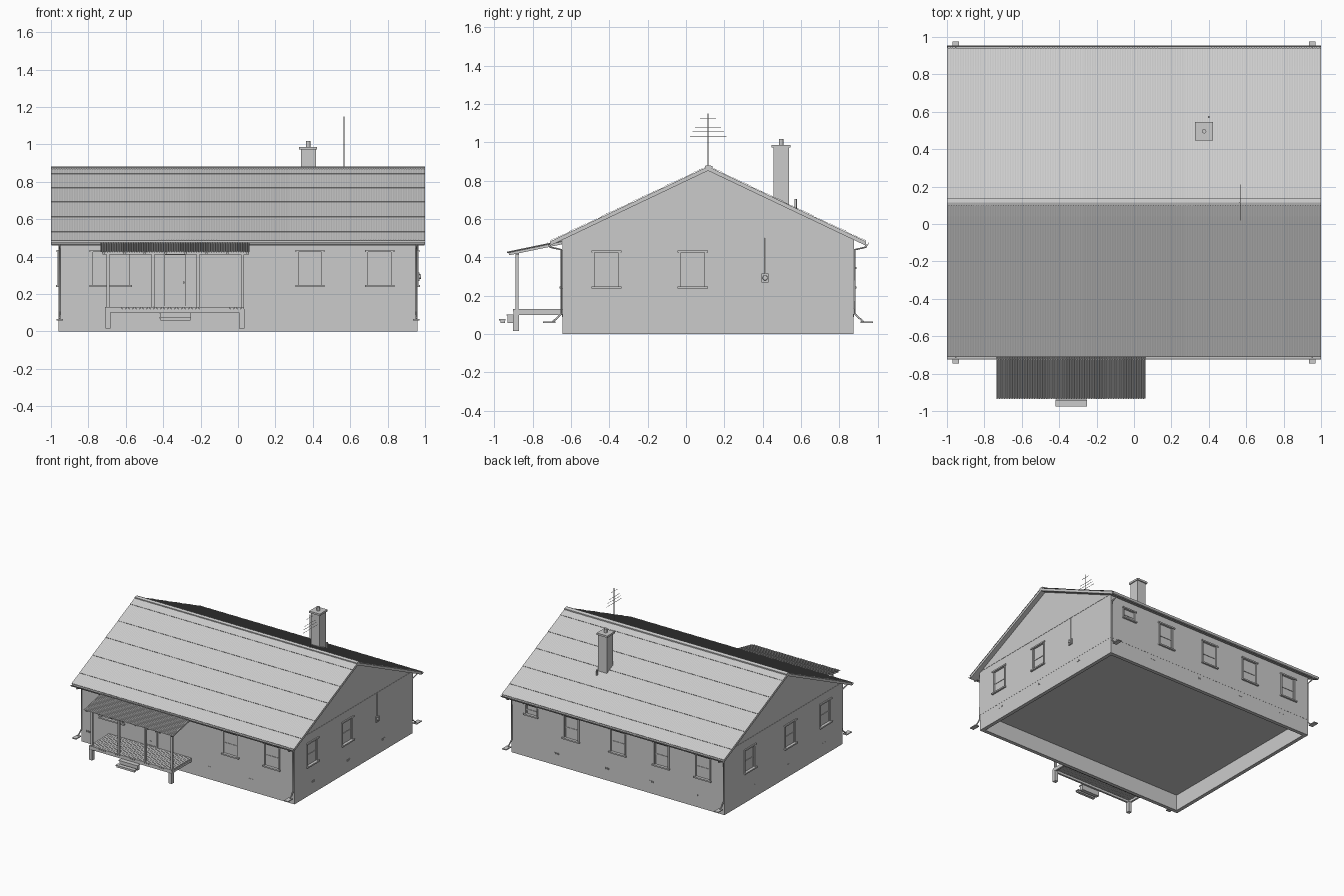
import bpy, bmesh, math
from mathutils import Matrix, Vector

if "Cube" in bpy.data.objects:
    bpy.data.objects.remove(bpy.data.objects["Cube"])

RY, RZ, SL = 0.115, 0.874, 0.475        # ridge y, ridge z, roof slope
XW, YF, YB = 0.96, -0.645, 0.875        # wall planes
I = Matrix.Identity(4)


def finish(name, bm):
    bmesh.ops.recalc_face_normals(bm, faces=bm.faces[:])
    me = bpy.data.meshes.new(name)
    bm.to_mesh(me)
    bm.free()
    ob = bpy.data.objects.new(name, me)
    bpy.context.collection.objects.link(ob)
    return ob


def add_box(bm, b, m=I):
    x0, x1, y0, y1, z0, z1 = b
    mat = m @ Matrix.Translation(((x0 + x1) / 2, (y0 + y1) / 2, (z0 + z1) / 2)) \
        @ Matrix.Diagonal((x1 - x0, y1 - y0, z1 - z0, 1))
    bmesh.ops.create_cube(bm, size=1, matrix=mat)


def boxes(name, items, m=I):
    bm = bmesh.new()
    for b in items:
        add_box(bm, b, m)
    return finish(name, bm)


def prism(name, pts, x0, x1):
    bm = bmesh.new()
    a = [bm.verts.new((x0, y, z)) for y, z in pts]
    b = [bm.verts.new((x1, y, z)) for y, z in pts]
    bm.faces.new(a)
    bm.faces.new(b[::-1])
    for i in range(len(pts)):
        j = (i + 1) % len(pts)
        bm.faces.new((a[i], b[i], b[j], a[j]))
    return finish(name, bm)


def pipe(name, pts, r, res=3):
    cu = bpy.data.curves.new(name, 'CURVE')
    cu.dimensions = '3D'
    cu.bevel_depth, cu.bevel_resolution, cu.use_fill_caps = r, res, True
    sp = cu.splines.new('POLY')
    sp.points.add(len(pts) - 1)
    for p, c in zip(sp.points, pts):
        p.co = (*c, 1)
    ob = bpy.data.objects.new(name, cu)
    bpy.context.collection.objects.link(ob)
    return ob


def wavy_sheet(bm, m, x0, x1, profile, pitch, amp, seg):
    # corrugated strip: profile is (distance down slope, height) rows
    n = round((x1 - x0) / pitch) * seg
    prev = None
    for i in range(n + 1):
        x = x0 + (x1 - x0) * i / n
        dz = amp * math.sin(2 * math.pi * i / seg)
        cur = [bm.verts.new(m @ Vector((x, v, h + dz))) for v, h in profile]
        if prev:
            for k in range(len(cur) - 1):
                bm.faces.new((prev[k], cur[k], cur[k + 1], prev[k + 1]))
        prev = cur


def frame(u, v, w, o):
    m = Matrix((u, v, w)).transposed().to_4x4()
    m.translation = Vector(o)
    return m


# wall frames: local x along wall, y outward, z up
FACE = {
    'front': frame((1, 0, 0), (0, -1, 0), (0, 0, 1), (0, YF, 0)),
    'back': frame((1, 0, 0), (0, 1, 0), (0, 0, 1), (0, YB, 0)),
    'right': frame((0, 1, 0), (1, 0, 0), (0, 0, 1), (XW, 0, 0)),
    'left': frame((0, 1, 0), (-1, 0, 0), (0, 0, 1), (-XW, 0, 0)),
}

# foundation ring, open underneath
t, e = 0.03, 0.001
fx, f0, f1 = XW - e, YF + e, YB - e
boxes('foundation', [(-fx, fx, f0, f0 + t, 0, 0.135), (-fx, fx, f1 - t, f1, 0, 0.135),
                     (-fx, -fx + t, f0 + t, f1 - t, 0, 0.135), (fx - t, fx, f0 + t, f1 - t, 0, 0.135)])

# walls with gables
walls = prism('walls', [(YF, 0.13), (YB, 0.13), (YB, 0.5), (RY, 0.859), (YF, 0.5)], -XW, XW)
for s in (-1, 1):
    x = s * XW
    boxes('gable_trim', [(x - 0.002, x + 0.002, YF, YB, 0.5, 0.505)])
openings = bmesh.new()                  # recesses for windows and door


# windows
def window(face, u, w=0.145, z0=0.243, z1=0.432):
    a, b, c, zm = u - w / 2, u + w / 2, 0.011, (z0 + z1) / 2 - 0.008
    add_box(openings, (a + c / 2, b - c / 2, -.009, .02, z0, z1), FACE[face])
    boxes(face + '_window', [
        (a, a + c, -.008, .005, z0, z1), (b - c, b, -.008, .005, z0, z1),
        (a - .006, b + .006, -.008, .01, z1 - .007, z1 + .004),
        (a - .006, b + .006, -.008, .014, z0 - .006, z0 + .005),
        (a + c, b - c, -.009, -.005, zm - .005, zm + .005),
        (a + c, a + c + .007, -.009, -.006, z0, z1 - .006),
        (b - c - .007, b - c, -.009, -.006, z0, z1 - .006)], FACE[face])


window('front', -0.68, 0.215)
LAYOUT = {'front': (0.385, 0.757), 'back': (0.42, 0.0, -0.39, -0.765),
          'right': (-0.415, 0.035), 'left': (0.55, 0.03, -0.42)}
for face, us in LAYOUT.items():
    for u in us:
        window(face, u)
window('back', 0.78, 0.12, 0.345)

# front door
add_box(openings, (-.395, -.275, -.009, .02, .135, .412), FACE['front'])
boxes('door', [(-.4, -.389, -.008, .006, .13, .418), (-.281, -.27, -.008, .006, .13, .418),
               (-.4, -.27, -.008, .006, .407, .418), (-.389, -.281, -.009, -.004, .132, .407),
               (-.293, -.287, -.005, .006, .255, .267), (-.345, -.33, -.005, -.001, .165, .17)], FACE['front'])

cutter = finish('opening_cutter', openings)
cutter.hide_render = True
mod = walls.modifiers.new('openings', 'BOOLEAN')
mod.object, mod.operation, mod.solver = cutter, 'DIFFERENCE', 'EXACT'
dg = bpy.context.evaluated_depsgraph_get()
walls.data = bpy.data.meshes.new_from_object(walls.evaluated_get(dg))
walls.modifiers.clear()
bpy.data.objects.remove(cutter)

# foundation vents
for face, us in {'front': (-0.9, 0.2, 0.57), 'back': (-0.7, -0.3, 0.1, 0.55),
                 'right': (-0.4, 0.05, 0.5), 'left': (-0.4, 0.05, 0.5)}.items():
    boxes(face + '_vents', [(u + k * .014 - .004, u + k * .014 + .004, -.006, .001, .09, .104)
                            for u in us for k in (-1, 0, 1)], FACE[face])

# electricity meter with conduit
boxes('meter_box', [(.395, .43, -.005, .01, .27, .315)], FACE['right'])
bm = bmesh.new()
bmesh.ops.create_cone(bm, cap_ends=True, segments=16, radius1=.014, radius2=.012, depth=.01,
                      matrix=Matrix.Translation((XW + .013, .4125, .293)) @ Matrix.Rotation(math.pi / 2, 4, 'Y'))
finish('meter_dial', bm)
pipe('conduit', [(XW + .002, .4125, .31), (XW + .002, .4125, .5)], .003)

# roof slabs, lapped corrugated courses, gutters
ANG = math.atan(SL)
EAVE = 0.825
for s, side in ((-1, 'front'), (1, 'back')):
    ye, ze = RY + s * EAVE, RZ - SL * EAVE
    prism(side + '_roof_slab', [(RY, RZ), (ye, ze), (ye, ze - .022), (RY, RZ - .022)], -.998, .998)
    m = frame((1, 0, 0), (0, s * math.cos(ANG), -math.sin(ANG)),
              (0, s * math.sin(ANG), math.cos(ANG)), (0, RY, RZ))
    bm = bmesh.new()
    laps = [(RZ - z) / math.sin(ANG) for z in (RZ, .84, .765, .69, .61, .53, ze)]
    for v0, v1 in zip(laps, laps[1:]):
        wavy_sheet(bm, m, -1, 1, ((v0, .002), (v1, .005), (v1, .001)), .0133, .0006, 4)
    finish(side + '_roof_sheets', bm)
    yc, zc = ye + s * .004, ze - .004
    arc = [math.pi + math.pi * k / 8 for k in range(9)]
    prism(side + '_gutter', [(yc + .010 * math.cos(a), zc + .014 * math.sin(a)) for a in arc]
          + [(yc + .008 * math.cos(a), zc + .012 * math.sin(a)) for a in arc[::-1]], -1, 1)
    # downpipes and splash shoes
    yw = YF if s < 0 else YB
    for x in (-.953, .953):
        o = yw + s * .005
        pipe(side + '_downpipe', [(x, yc, zc - .012), (x, yc - s * .006, zc - .025), (x, o, .44),
                                  (x, o, .105), (x, o + s * .045, .064)], .005)
        boxes(side + '_downpipe_shoe', [(x - .018, x + .018, *sorted((yw + s * .035, yw + s * .1)), .058, .065)])

# ridge cap
prism('ridge_cap', [(RY - .016, RZ - .006), (RY - .016, RZ + .003), (RY, RZ + .008),
                    (RY + .022, RZ + .002), (RY + .022, RZ - .008)], -1, 1)

# chimney, pot and vent pipe
boxes('chimney', [(.336, .416, .456, .536, .62, .975), (.327, .423, .447, .545, .972, .987)])
pipe('chimney_pot', [(.375, .496, .98), (.375, .496, 1.018)], .012)
pipe('vent_pipe', [(.4, .572, .64), (.4, .572, .705)], .006)

# aerial
pipe('aerial_mast', [(.567, RY, .86), (.567, RY, 1.15)], .0025, 1)
for z, h in ((1.03, .095), (1.055, .082), (1.078, .068), (1.125, .042)):
    pipe('aerial_bar', [(.567, RY - h, z), (.567, RY + h, z)], .0014, 1)

# porch deck, legs, posts, beam, steps
n, w = 40, 0.745 / 40
boxes('porch_deck', [(-.71 + i * w, -.71 + (i + 1) * w - .002, -.902, YF, .118, .13) for i in range(n)]
      + [(-.71, .035, -.9, -.885, .1, .119), (-.71, -.695, -.885, YF, .1, .119),
         (.02, .035, -.885, YF, .1, .119), (-.695, .02, -.78, -.765, .1, .119)])
boxes('porch_legs', [(x - .014, x + .014, -.902, -.872, .016, .102) for x in (-.695, .02)])
boxes('porch_posts', [(x - .008, x + .008, -.89, -.874, .129, .422) for x in (-.695, -.455, -.215, .025)])
boxes('porch_beam', [(-.715, .045, -.89, -.872, .412, .427)])
boxes('porch_steps', [(-.415, -.255, -.93, -.9, .058, .096), (-.42, -.25, -.937, -.9, .096, .102),
                      (-.42, -.25, -.975, -.942, .07, .078), (-.415, -.255, -.968, -.945, .058, .07)])

# porch roof: rafters and corrugated sheet
pm = Matrix.Translation((0, -.933, .421)) @ Matrix.Rotation(math.atan2(.06, .29), 4, 'X')
boxes('porch_rafters', [(-.725 + i * .11, -.712 + i * .11, .008, .29, -.012, .002) for i in range(8)], pm)
bm = bmesh.new()
wavy_sheet(bm, pm, -.735, .06, ((0, .006), (.294, .006)), .0133, .003, 6)
ob = finish('porch_roof', bm)
ob.modifiers.new('thickness', 'SOLIDIFY').thickness = .002
